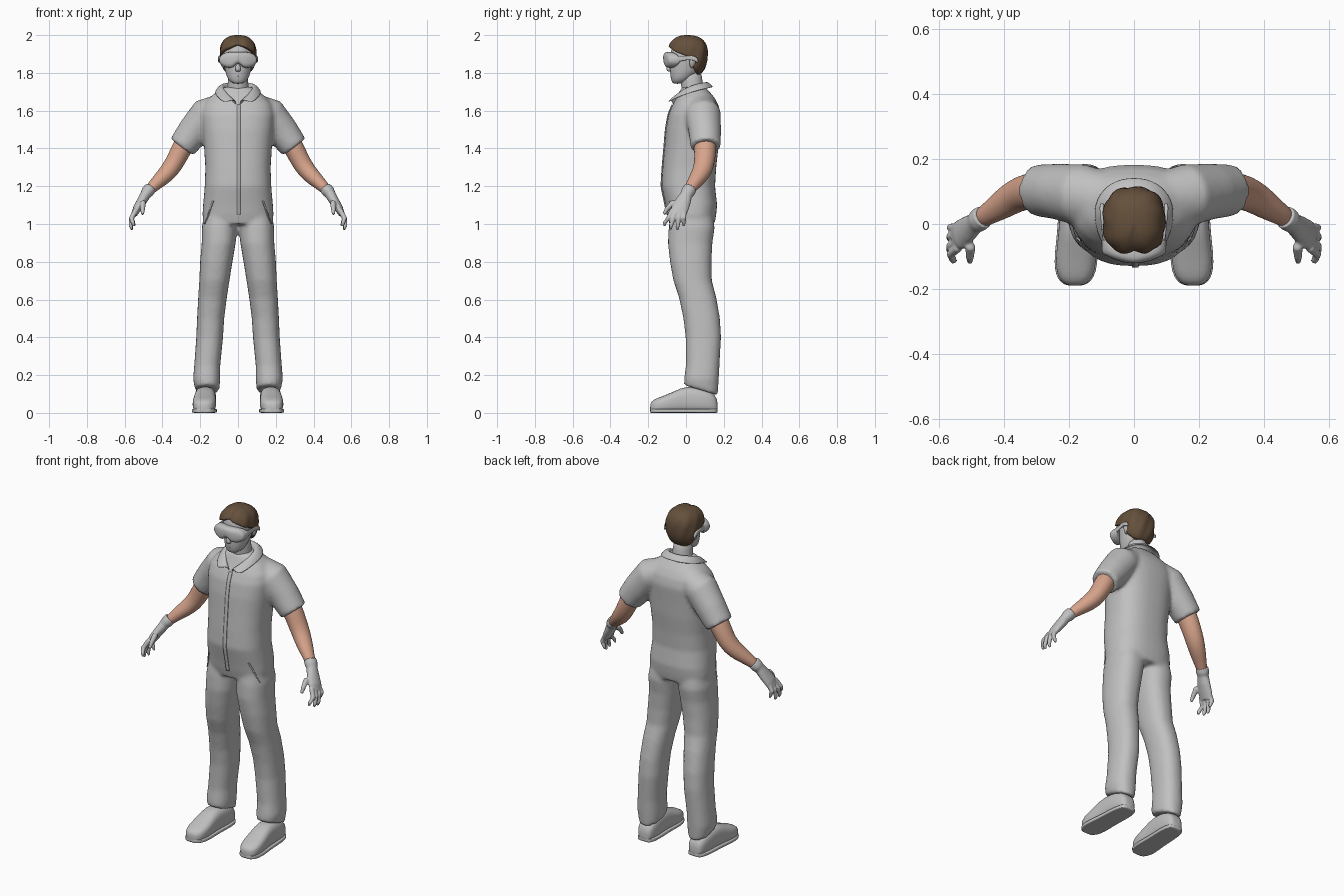
import bpy, bmesh, math
from mathutils import Vector

cube = bpy.data.objects.get("Cube")
if cube:
    bpy.data.objects.remove(cube, do_unlink=True)


def material(name, rgb):
    m = bpy.data.materials.new(name)
    m.use_nodes = True
    m.diffuse_color = (*rgb, 1)
    for node in m.node_tree.nodes:
        if node.type == 'BSDF_PRINCIPLED':
            node.inputs["Base Color"].default_value = (*rgb, 1)
            node.inputs["Roughness"].default_value = 0.8
    return m


GREY = material("light grey", (0.53, 0.53, 0.53))
SKIN = material("warm skin", (0.68, 0.37, 0.26))
BROWN = material("brown hair", (0.13, 0.08, 0.045))
X, Y, Z = Vector((1, 0, 0)), Vector((0, 1, 0)), Vector((0, 0, 1))


def skin_rings(bm, rings, caps=True, closed=True):
    loops = [[bm.verts.new(p) for p in ring] for ring in rings]
    n = len(loops[0])
    for a, b in zip(loops, loops[1:]):
        for i in range(n if closed else n - 1):
            j = (i + 1) % n
            bm.faces.new((a[i], a[j], b[j], b[i]))
    if caps:
        bm.faces.new(loops[0])
        bm.faces.new(loops[-1])
    return loops


def tube(bm, rows, axis=None, p=2.0, n=24, side=1):
    """Loft elliptical sections; each row is x, y, z and two radii."""
    pts = [Vector((r[0] * side, r[1], r[2])) for r in rows]
    rings = []
    for i, row in enumerate(rows):
        t = axis or (pts[min(i + 1, len(pts) - 1)] - pts[max(i - 1, 0)]).normalized()
        ref = Z if abs(t.y) > 0.9 else Y
        b = (ref - t * ref.dot(t)).normalized()
        a = t.cross(b)
        ring = []
        for k in range(n):
            c, s = math.cos(math.tau * k / n), math.sin(math.tau * k / n)
            c = math.copysign(abs(c) ** (2 / p), c)
            s = math.copysign(abs(s) ** (2 / p), s)
            ring.append(pts[i] + a * c * row[3] + b * s * row[4])
        rings.append(ring)
    return skin_rings(bm, rings)


def finish(name, bm, mat, subsurf=0, voxel=0, smooth=0, mirror=False):
    bmesh.ops.recalc_face_normals(bm, faces=bm.faces[:])
    for f in bm.faces:
        f.smooth = True
    me = bpy.data.meshes.new(name)
    bm.to_mesh(me)
    bm.free()
    me.materials.append(mat)
    ob = bpy.data.objects.new(name, me)
    bpy.context.scene.collection.objects.link(ob)
    if mirror:
        ob.modifiers.new("mirror", 'MIRROR').use_mirror_merge = False
    if voxel:
        m = ob.modifiers.new("fuse", 'REMESH')
        m.mode, m.voxel_size, m.use_smooth_shade = 'VOXEL', voxel, True
    if smooth:
        m = ob.modifiers.new("relax", 'SMOOTH')
        m.factor, m.iterations = 0.5, smooth
    if subsurf:
        m = ob.modifiers.new("subdivide", 'SUBSURF')
        m.levels = m.render_levels = subsurf
    return ob


# Coverall: torso, sleeves and trouser legs fused into one garment
torso = [(.032, 1.0, .18, .12), (.03, 1.05, .188, .13), (.028, 1.1, .185, .137),
         (.012, 1.2, .176, .142), (.018, 1.3, .173, .142), (.028, 1.4, .179, .143),
         (.035, 1.5, .188, .142), (.045, 1.58, .195, .138), (.05, 1.63, .185, .122),
         (.05, 1.67, .15, .1), (.045, 1.7, .112, .08), (.04, 1.725, .08, .062)]
sleeve = [(.09, .075, 1.615, .075, .085), (.165, .09, 1.58, .092, .095),
          (.235, .1, 1.49, .086, .086), (.297, .104, 1.408, .075, .08)]
leg = [(.088, .03, 1.07, .088, .11), (.098, .03, .98, .094, .122), (.102, .022, .9, .09, .118),
       (.115, .025, .8, .086, .11), (.125, .035, .7, .08, .102), (.135, .062, .61, .076, .099),
       (.145, .083, .5, .072, .097), (.15, .092, .4, .071, .094), (.163, .088, .25, .069, .089),
       (.166, .082, .18, .072, .092), (.163, .078, .12, .064, .09)]
bm = bmesh.new()
tube(bm, [(0, y, z, w, d) for y, z, w, d in torso], Z, p=2.5, n=40)
for side in (-1, 1):
    tube(bm, sleeve, side=side)
    hem = tube(bm, leg, Z, p=2.3, n=28, side=side)[-1]
    for v in hem:
        v.co.z -= (v.co.y - .08) * .3
suit = finish("coverall", bm, GREY, voxel=.011, smooth=6)


def trim(name, path, width, mirror=False):
    """Thin strip laid onto the coverall."""
    bm = bmesh.new()
    pts = [Vector(p) for p in path]
    fine = [a.lerp(b, k / 8) for a, b in zip(pts, pts[1:]) for k in range(8)] + [pts[-1]]
    skin_rings(bm, [(p - X * width / 2, p + X * width / 2) for p in fine], False, False)
    ob = finish(name, bm, GREY, mirror=mirror)
    m = ob.modifiers.new("lay on cloth", 'SHRINKWRAP')
    m.target, m.wrap_method, m.offset = suit, 'NEAREST_SURFACEPOINT', .003
    m.wrap_mode = 'ABOVE_SURFACE'
    m = ob.modifiers.new("thickness", 'SOLIDIFY')
    m.thickness, m.offset = .005, 0


trim("front_placket", [(.004, y - d, z) for y, z, w, d in torso[1:9]], .02)
trim("pocket_welts", [(.135, -.09, 1.12), (.16, -.07, 1.06), (.175, -.04, 1.0)], .012, True)

# Shirt collar, folded down around the neck and open at the throat
top = [(0, .105, 1.765), (.055, .09, 1.763), (.083, .045, 1.755),
       (.08, -.005, 1.735), (.048, -.05, 1.7), (.008, -.078, 1.668)]
low = [(0, .148, 1.725), (.075, .133, 1.72), (.122, .075, 1.708),
       (.125, .01, 1.69), (.105, -.055, 1.665), (.072, -.108, 1.635)]
inner = [(x * .85, y * .85, z - .06) for x, y, z in top]


def both(half):
    return [(-x, y, z) for x, y, z in half[:0:-1]] + half


bm = bmesh.new()
skin_rings(bm, [both(inner), both(top), both(low)], False, False)
collar = finish("collar", bm, GREY)
m = collar.modifiers.new("thickness", 'SOLIDIFY')
m.thickness, m.offset = .008, 0
m = collar.modifiers.new("subdivide", 'SUBSURF')
m.levels = m.render_levels = 2
for e in collar.data.edges:
    e.use_edge_sharp = False

# Bare forearms
bm = bmesh.new()
tube(bm, [(.25, .1, 1.48, .055, .058), (.29, .102, 1.415, .055, .06), (.325, .1, 1.345, .051, .056),
          (.36, .09, 1.285, .049, .052), (.405, .06, 1.24, .042, .046),
          (.45, .03, 1.2, .031, .033), (.485, .008, 1.16, .026, .028)])
finish("forearms", bm, SKIN, subsurf=1, mirror=True)

# Gloves: cuff, palm, four fingers and a thumb
bm = bmesh.new()
tube(bm, [(.464, .022, 1.19, .033, .036), (.478, .012, 1.172, .034, .037),
          (.49, .002, 1.155, .028, .032), (.51, -.015, 1.12, .026, .041),
          (.535, -.033, 1.08, .022, .046), (.55, -.042, 1.05, .016, .042)])
for y0, y1, x1, z1 in ((-.073, -.113, .552, .988), (-.053, -.08, .564, .972),
                       (-.03, -.045, .562, .968), (-.01, -.012, .55, .988)):
    tube(bm, [(.54, y0, 1.075, .014, .013), (.564, (y0 + y1) / 2, 1.03, .014, .0125),
              (x1 + .004, y1, z1 + .018, .011, .0105), (x1 - .002, y1, z1, .006, .006)], n=12)
tube(bm, [(.5, -.02, 1.135, .018, .018), (.503, -.07, 1.112, .016, .016),
          (.505, -.1, 1.08, .013, .013), (.505, -.118, 1.052, .008, .008)], n=12)
finish("gloves", bm, GREY, voxel=.0045, smooth=3, mirror=True)

# Shoes with flat bottoms, on thin soles
profile = [(.168, .025, .05), (.158, .045, .1), (.1, .058, .13), (.0, .056, .145), (-.06, .06, .115),
           (-.12, .064, .09), (-.165, .054, .074), (-.183, .036, .06), (-.19, .018, .045)]
for name, height, grow in (("shoes", None, 0), ("shoe_soles", .022, .004)):
    bm = bmesh.new()
    rows = []
    for y, w, h in profile:
        h = height or h
        rows.append((.174 - y * .04, y, h / 2, w + grow, h / 2))
    tube(bm, rows, Y, p=2.8 if height is None else 6)
    finish(name, bm, GREY, subsurf=1, mirror=True)

# Head, nose and lips
bm = bmesh.new()
tube(bm, [(0, -.045, 1.742, .022, .022), (0, -.035, 1.752, .042, .04), (0, -.022, 1.775, .059, .06),
          (0, -.003, 1.815, .07, .083), (0, .005, 1.87, .078, .09), (0, .01, 1.92, .081, .09),
          (0, .01, 1.955, .07, .08), (0, .01, 1.975, .04, .05)], Z, p=2.1)
tube(bm, [(0, -.08, 1.87, .009, .012), (0, -.09, 1.835, .012, .012),
          (0, -.094, 1.816, .017, .014), (0, -.086, 1.806, .012, .008)], Z, n=12)
for z, w in ((1.79, .026), (1.78, .021)):
    tube(bm, [(-w, -.07, z, .002, .004), (0, -.081, z, .0055, .007), (w, -.07, z, .002, .004)], X, n=10)
finish("head", bm, GREY, subsurf=1)

bm = bmesh.new()
tube(bm, [(0, .05, 1.62, .075, .07), (0, .04, 1.69, .06, .06),
          (0, .028, 1.76, .053, .058), (0, .022, 1.82, .05, .06)], Z)
finish("neck", bm, GREY, subsurf=1)

bm = bmesh.new()
tube(bm, [(.074, .03, 1.825, .006, .008), (.083, .032, 1.84, .008, .013), (.089, .036, 1.865, .01, .02),
          (.088, .04, 1.885, .008, .016), (.082, .038, 1.895, .004, .008)], Z, n=12)
finish("ears", bm, GREY, subsurf=1, mirror=True)

# Hair shell: parted fringe in front, long at the nape
ends = [54, 68, 78, 88, 96, 128, 142, 146, 146]


def hair_point(a, t):
    k = abs(a) / math.pi * 8
    i = min(int(k), 7)
    phi = max(math.radians(ends[i] + (ends[i + 1] - ends[i]) * (k - i)) * t, .02)
    d = Vector((math.sin(phi) * math.sin(a), -math.sin(phi) * math.cos(a), math.cos(phi)))
    d /= sum(abs(c) ** 2.5 for c in d) ** .4
    lump = 1 + .025 * math.sin(9 * a + 4 * phi) * math.sin(phi) ** 2
    parting = .012 * math.exp(-(a / .25) ** 2) * math.sin(phi)
    return Vector((d.x * .096 * lump, .008 + d.y * .106 * lump,
                   1.9 + d.z * (.1 if d.z > 0 else .125) - parting))


bm = bmesh.new()
skin_rings(bm, [[hair_point(math.tau * i / 56 - math.pi, j / 16) for i in range(56)]
                for j in range(17)], caps=False)
bmesh.ops.holes_fill(bm, edges=[e for e in bm.edges if e.is_boundary and e.verts[0].co.z > 1.99], sides=0)
hair = finish("hair", bm, BROWN)
m = hair.modifiers.new("thickness", 'SOLIDIFY')
m.thickness, m.offset = .02, -1

# Goggles: curved visor with a nose notch, and side arms to the ears
rows = []
for i in range(-12, 13):
    x = i / 12 * .1
    half = .043 * max(1 - abs(i / 12) ** 4, .06) ** .5
    notch = .024 * math.exp(-(x / .022) ** 2)
    rows.append((x, -.09 + 3.2 * x * x, 1.868 + notch / 2, half - notch / 2, .031))
bm = bmesh.new()
tube(bm, rows, X, p=2.8)
finish("goggles_visor", bm, GREY, subsurf=1)

bm = bmesh.new()
tube(bm, [(.088, -.07, 1.872, .005, .022), (.094, -.03, 1.875, .005, .014), (.098, .02, 1.882, .005, .01),
          (.1, .05, 1.876, .007, .014), (.098, .066, 1.86, .006, .012)], Y, p=3, n=16)
finish("goggles_arms", bm, GREY, subsurf=1, mirror=True)
